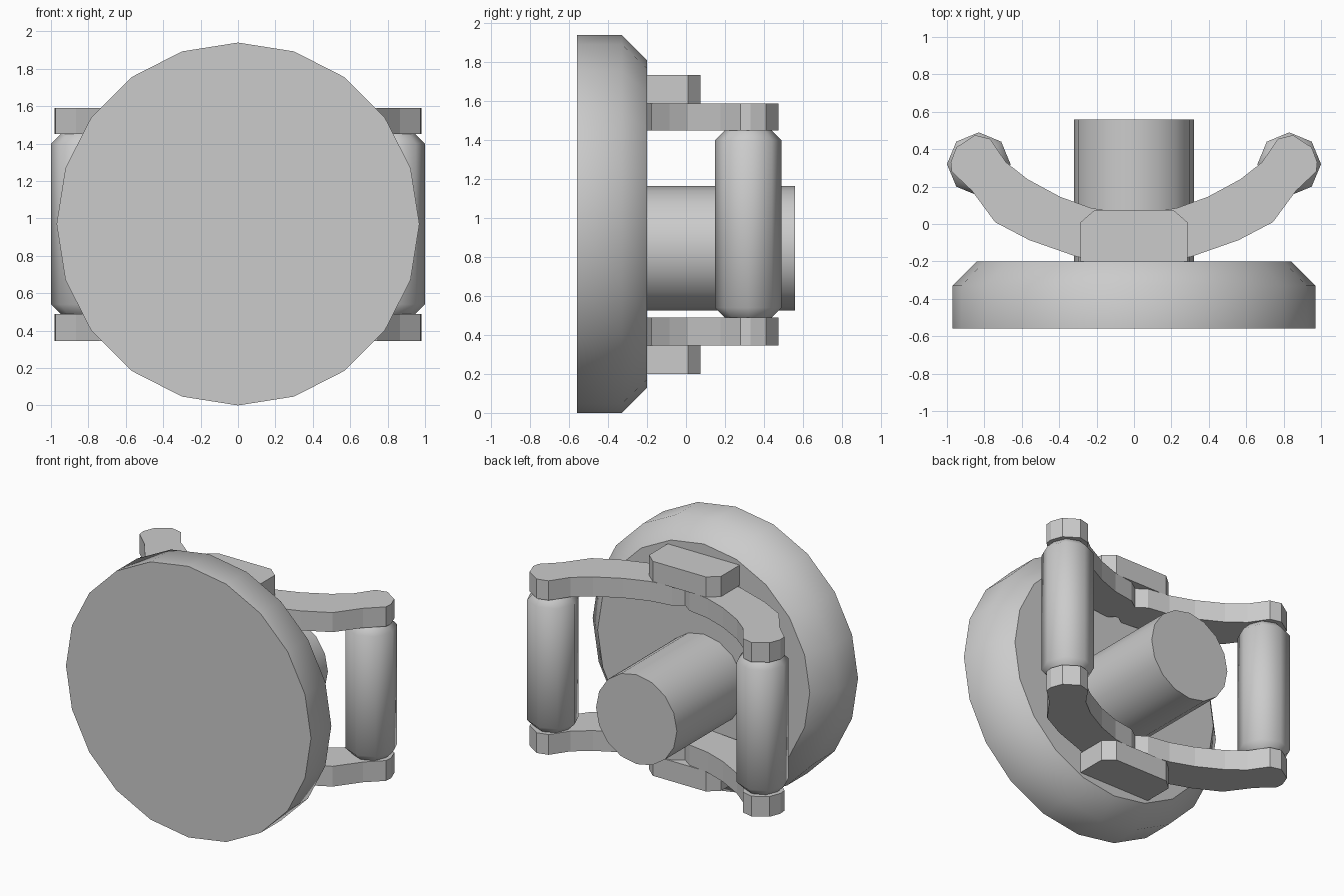
import bpy, bmesh, math

if "Cube" in bpy.data.objects:
    bpy.data.objects.remove(bpy.data.objects["Cube"])

def finish(name, bm):
    bmesh.ops.recalc_face_normals(bm, faces=bm.faces)
    me = bpy.data.meshes.new(name)
    bm.to_mesh(me)
    bm.free()
    ob = bpy.data.objects.new(name, me)
    bpy.context.collection.objects.link(ob)
    return ob

def turned(name, rings, sides, place):
    """Round part from (radius, position along axis) rings; smooth sides, flat caps."""
    bm = bmesh.new()
    loops = []
    for r, h in rings:
        loops.append([bm.verts.new(place(r * math.sin(2 * math.pi * i / sides),
                                         r * math.cos(2 * math.pi * i / sides), h))
                      for i in range(sides)])
    for a, b in zip(loops, loops[1:]):
        for i in range(sides):
            j = (i + 1) % sides
            bm.faces.new((a[i], a[j], b[j], b[i])).smooth = True
    bm.faces.new(loops[0])
    bm.faces.new(loops[-1])
    return finish(name, bm)

def plate(name, outline, z0, z1, side=1):
    """Flat plate: top-view outline extruded between two heights."""
    bm = bmesh.new()
    low = [bm.verts.new((side * x, y, z0)) for x, y in outline]
    high = [bm.verts.new((side * x, y, z1)) for x, y in outline]
    bm.faces.new(low)
    bm.faces.new(high)
    n = len(outline)
    for i in range(n):
        j = (i + 1) % n
        bm.faces.new((low[i], low[j], high[j], high[i]))
    return finish(name, bm)

# Front disc with bevelled back rim
turned("front_disc", [(0.97, -0.56), (0.97, -0.33), (0.84, -0.20)], 20,
       lambda u, v, h: (u, h, 0.97 + v))

# Central shaft
turned("shaft", [(0.32, -0.21), (0.32, 0.56)], 16,
       lambda u, v, h: (u, h, 0.845 + v))

# Curved arm outline (right half) and mounting block outline
arm = [(0.0, -0.16), (0.06, -0.20), (0.30, -0.177), (0.56, -0.086), (0.743, 0.01),
       (0.866, 0.177), (0.975, 0.28), (0.98, 0.33), (0.95, 0.41), (0.85, 0.475),
       (0.77, 0.455), (0.684, 0.33), (0.57, 0.24), (0.394, 0.145),
       (0.23, 0.086), (0.07, 0.06), (0.0, 0.01)]
block = [(-0.285, -0.205), (0.285, -0.205), (0.285, 0.01), (0.21, 0.075),
         (-0.21, 0.075), (-0.285, 0.01)]

# Upper and lower blocks
plate("upper_block", block, 1.59, 1.735)
plate("lower_block", block, 0.20, 0.345)

for side, label in ((1, "right"), (-1, "left")):
    # Arms
    plate("upper_arm_" + label, arm, 1.45, 1.59, side)
    plate("lower_arm_" + label, arm, 0.345, 0.49, side)
    # Upright roller between the arm tips
    turned("roller_" + label,
           [(0.12, 0.49), (0.17, 0.54), (0.17, 1.40), (0.12, 1.45)], 8,
           lambda u, v, h, s=side: (s * 0.83 + u, 0.32 + v, h))
